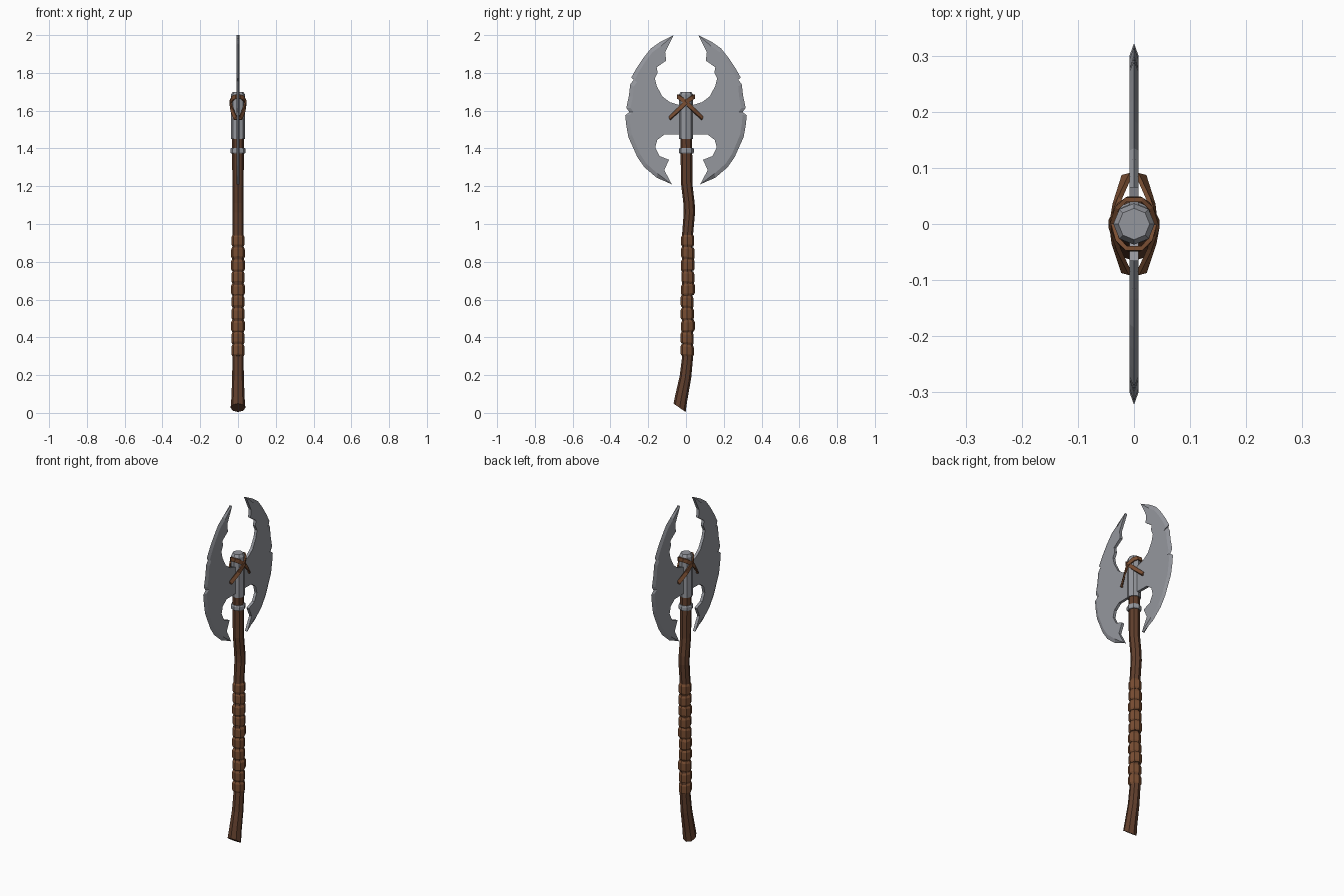
import bpy, bmesh, math, random
from mathutils import Vector

if "Cube" in bpy.data.objects:
    bpy.data.objects.remove(bpy.data.objects["Cube"])

random.seed(4)


def material(name, color):
    m = bpy.data.materials.new(name)
    m.diffuse_color = (*color, 1)
    m.use_nodes = True
    m.node_tree.nodes["Principled BSDF"].inputs["Base Color"].default_value = m.diffuse_color
    return m


wood = material("wood", (0.12, 0.05, 0.026))
leather = material("leather", (0.19, 0.075, 0.032))
steel = material("steel", (0.30, 0.31, 0.34))


def add_object(name, bm, mat):
    bmesh.ops.recalc_face_normals(bm, faces=bm.faces)
    me = bpy.data.meshes.new(name)
    bm.to_mesh(me)
    bm.free()
    me.materials.append(mat)
    ob = bpy.data.objects.new(name, me)
    bpy.context.collection.objects.link(ob)
    return ob


def bridge(bm, a, b):
    n = len(a)
    for i in range(n):
        j = (i + 1) % n
        bm.faces.new((a[i], a[j], b[j], b[i]))


def loft(name, rings, mat, sides=8):
    """Capped prism through rings of (y, z, radius, tilt in degrees)."""
    bm = bmesh.new()
    loops = []
    for y, z, r, tilt in rings:
        t = math.radians(tilt)
        loop = []
        for i in range(sides):
            a = 2 * math.pi * i / sides
            s = r * math.sin(a)
            loop.append(bm.verts.new((r * math.cos(a), y + s * math.cos(t), z + s * math.sin(t))))
        loops.append(loop)
    for a, b in zip(loops, loops[1:]):
        bridge(bm, a, b)
    bm.faces.new(loops[0])
    bm.faces.new(loops[-1])
    return add_object(name, bm, mat)


# Crooked wooden shaft with slanted, flared foot
loft("shaft", [
    (-.034, .027, .039, -35), (-.025, .08, .035, -25), (-.003, .19, .031, -10),
    (.010, .31, .029, 0), (.006, .55, .028, 0), (.007, .93, .029, 0),
    (.018, 1.06, .030, 0), (.016, 1.11, .030, 0), (.004, 1.21, .030, 0),
    (.002, 1.38, .031, 0), (0, 1.50, .031, 0)], wood)

# Leather grip: stacked bulging wraps
for k in range(10):
    z0 = .30 + k * .0645
    y = .008 + random.uniform(-.003, .003)
    tilt = random.uniform(-7, 7)
    r = random.uniform(.034, .037)
    loft(f"grip_wrap_{k + 1}", [
        (y, z0, r - .005, tilt), (y, z0 + .010, r, tilt),
        (y, z0 + .050, r, tilt), (y, z0 + .0625, r - .006, tilt)], leather)

# Steel collar ring and head socket
loft("collar_ring", [(.002, 1.373, .036, 0), (.002, 1.379, .040, 0),
                     (.002, 1.396, .040, 0), (.002, 1.402, .036, 0)], steel)
loft("head_socket", [(0, 1.45, .037, 0), (0, 1.685, .037, 0), (0, 1.70, .028, 0)], steel)

# Blade outline (y, z): sharpened outer edge from top tip to bottom tip, then the blunt inner edge
OUTER = [(.065, 2.0), (.135, 1.965), (.185, 1.93), (.225, 1.88), (.262, 1.825), (.29, 1.775),
         (.276, 1.765), (.295, 1.74), (.302, 1.68), (.316, 1.615), (.300, 1.593), (.322, 1.575),
         (.316, 1.52), (.305, 1.46), (.258, 1.355), (.22, 1.30), (.155, 1.245), (.075, 1.21)]
INNER = [(.115, 1.285), (.09, 1.34), (.14, 1.36), (.163, 1.405), (.152, 1.445), (.115, 1.473),
         (.02, 1.475), (.02, 1.625), (.085, 1.645), (.125, 1.675), (.155, 1.73), (.165, 1.77),
         (.15, 1.80), (.155, 1.83), (.105, 1.865), (.11, 1.91)]
HALF = .008


def blade(name, side):
    bm = bmesh.new()
    centre = Vector((.07, 1.6))
    edge = [bm.verts.new((0, side * y, z)) for y, z in OUTER]
    # face border sits a little inside the cutting edge
    border = []
    for i, p in enumerate(OUTER):
        p = Vector(p)
        if 0 < i < len(OUTER) - 1:
            p += (centre - p).normalized() * .022
        border.append(tuple(p))
    faces = []
    for x in (HALF, -HALF):
        faces.append([bm.verts.new((x, side * y, z)) for y, z in border + INNER])
    n = len(OUTER)
    for loop in faces:
        bm.faces.new(loop)
        for i in range(n - 1):
            bm.faces.new((loop[i], loop[i + 1], edge[i + 1], edge[i]))
    f, b = faces
    m = len(f)
    for i in range(n - 1, m):
        j = (i + 1) % m
        bm.faces.new((f[i], f[j], b[j], b[i]))
    for i in (0, n - 1):
        bm.faces.new((f[i], edge[i], b[i]))
    return add_object(name, bm, steel)


blade("blade_right", 1)
blade("blade_left", -1)


def strap(name, side, grow):
    """Closed flat band: high behind one blade, crossing the socket, low over the other."""
    half = [(.013, .086, 1.56), (.030, .040, 1.605), (.039, .0, 1.645), (.026, -.032, 1.668),
            (.012, -.044, 1.675)]
    path = half + [(-x, y, z) for x, y, z in reversed(half)]
    path = [Vector((x * grow, side * y, z)) for x, y, z in path]
    bm = bmesh.new()
    rings = []
    for i, p in enumerate(path):
        t = (path[(i + 1) % len(path)] - path[i - 1]).normalized()
        out = Vector((p.x, p.y * .6, 0)).normalized()
        wide = t.cross(out).normalized()
        out = wide.cross(t).normalized()
        rings.append([bm.verts.new(p + wide * w * .011 + out * o * .004)
                      for w, o in ((-1, -1), (1, -1), (1, 1), (-1, 1))])
    for i in range(len(rings)):
        bridge(bm, rings[i - 1], rings[i])
    return add_object(name, bm, leather)


# Crossed leather straps lashing the blades
strap("strap_a", 1, 1.0)
strap("strap_b", -1, 1.06)
